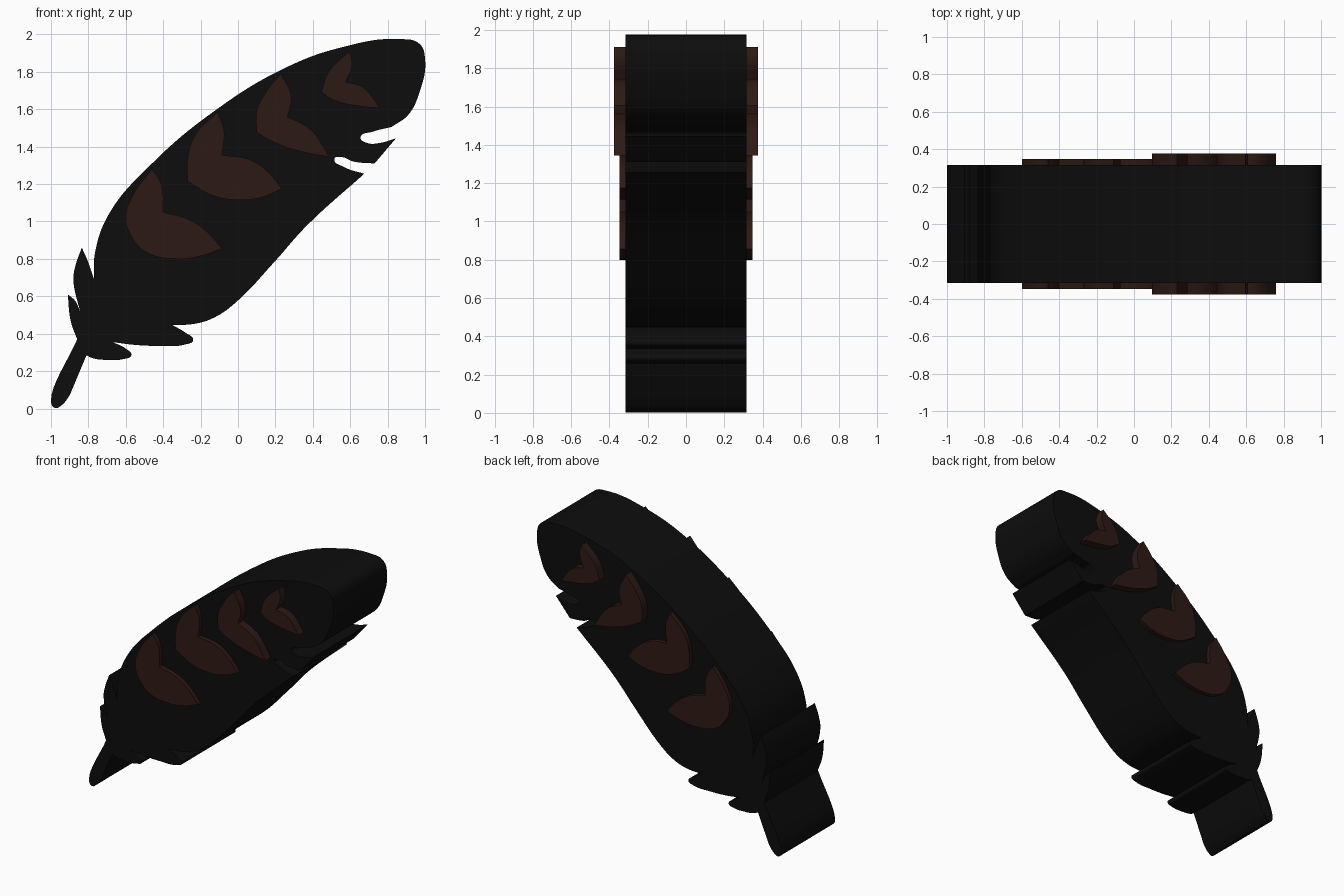
import bpy, bmesh, math


def material(name, rgb):
    m = bpy.data.materials.new(name)
    m.diffuse_color = (*rgb, 1)
    return m


def slab(name, strokes, half_depth, mat):
    """Closed outline in x/z; each stroke starts at a sharp corner. Extruded along y."""
    pts = [(p, i == 0) for s in strokes for i, p in enumerate(s)]
    cu = bpy.data.curves.new(name, 'CURVE')
    cu.dimensions = '2D'
    cu.fill_mode = 'BOTH'
    cu.extrude = half_depth
    cu.resolution_u = 8
    sp = cu.splines.new('BEZIER')
    sp.bezier_points.add(len(pts) - 1)
    sp.use_cyclic_u = True
    for bp, ((x, z), corner) in zip(sp.bezier_points, pts):
        bp.co = (x, z, 0)
        bp.handle_left_type = bp.handle_right_type = 'VECTOR' if corner else 'AUTO'
    ob = bpy.data.objects.new(name, cu)
    bpy.context.collection.objects.link(ob)
    ob.rotation_euler.x = math.pi / 2
    bpy.ops.object.select_all(action='DESELECT')
    ob.select_set(True)
    bpy.context.view_layer.objects.active = ob
    bpy.ops.object.convert(target='MESH')
    ob = bpy.context.object
    bpy.ops.object.transform_apply(location=False, rotation=True, scale=False)
    bm = bmesh.new()
    bm.from_mesh(ob.data)
    bmesh.ops.remove_doubles(bm, verts=bm.verts, dist=0.0003)
    bmesh.ops.recalc_face_normals(bm, faces=bm.faces)
    bm.to_mesh(ob.data)
    bm.free()
    ob.data.materials.clear()
    ob.data.materials.append(mat)
    bpy.ops.object.shade_smooth_by_angle(angle=math.radians(30))
    return ob


black = material("feather_black", (0.004, 0.004, 0.004))
brown = material("marking_brown", (0.026, 0.010, 0.007))

# Feather outline, clockwise from the quill
left_barbs = [
    [(-0.86, 0.37), (-0.895, 0.47)],
    [(-0.91, 0.61), (-0.87, 0.575)],
    [(-0.845, 0.52), (-0.88, 0.69), (-0.87, 0.76)],
    [(-0.835, 0.86), (-0.80, 0.78)],
]
vane_top = [
    [(-0.77, 0.69), (-0.765, 0.83), (-0.69, 1.04), (-0.47, 1.30), (-0.12, 1.595),
     (0.25, 1.82), (0.55, 1.93), (0.87, 1.975), (0.97, 1.95), (1.0, 1.87),
     (0.97, 1.69), (0.91, 1.57)],
]
notches = [
    [(0.82, 1.505), (0.72, 1.48), (0.655, 1.45), (0.69, 1.42), (0.76, 1.42)],
    [(0.845, 1.445)],
    [(0.73, 1.31), (0.62, 1.32), (0.55, 1.345), (0.515, 1.335), (0.57, 1.29)],
]
vane_bottom = [
    [(0.675, 1.255), (0.36, 0.97), (0.2, 0.79), (-0.02, 0.56), (-0.12, 0.49), (-0.22, 0.455)],
]
right_barbs = [
    [(-0.35, 0.445), (-0.28, 0.405), (-0.24, 0.365), (-0.28, 0.343), (-0.42, 0.335), (-0.55, 0.34)],
    [(-0.67, 0.355), (-0.60, 0.32), (-0.57, 0.285), (-0.61, 0.265), (-0.70, 0.26), (-0.78, 0.27)],
]
quill = [
    [(-0.81, 0.285)],
    [(-0.90, 0.07), (-0.94, 0.02), (-0.98, 0.003), (-1.0, 0.04)],
]
slab("feather", left_barbs + vane_top + notches + vane_bottom + right_barbs + quill, 0.315, black)

# Two-lobed markings, raised on both faces
slab("marking_1", [
    [(-0.46, 1.28), (-0.41, 1.20)],
    [(-0.40, 1.05), (-0.26, 1.01), (-0.16, 0.94)],
    [(-0.085, 0.855), (-0.20, 0.815), (-0.32, 0.80), (-0.49, 0.835), (-0.57, 0.92),
     (-0.60, 1.02), (-0.56, 1.145)]], 0.347, brown)
slab("marking_2", [
    [(-0.11, 1.585), (-0.075, 1.49)],
    [(-0.085, 1.355), (0.065, 1.33), (0.165, 1.26)],
    [(0.235, 1.175), (0.13, 1.13), (0.0, 1.115), (-0.14, 1.14)],
    [(-0.27, 1.215), (-0.27, 1.335), (-0.23, 1.46)]], 0.347, brown)
slab("marking_3", [
    [(0.23, 1.79), (0.285, 1.665)],
    [(0.265, 1.56), (0.385, 1.495)],
    [(0.49, 1.345), (0.33, 1.375), (0.20, 1.42)],
    [(0.10, 1.475), (0.10, 1.59), (0.155, 1.70)]], 0.377, brown)
slab("marking_4", [
    [(0.595, 1.91), (0.61, 1.84)],
    [(0.575, 1.745), (0.665, 1.72)],
    [(0.76, 1.605), (0.625, 1.62), (0.52, 1.645)],
    [(0.445, 1.69), (0.485, 1.80)]], 0.377, brown)
